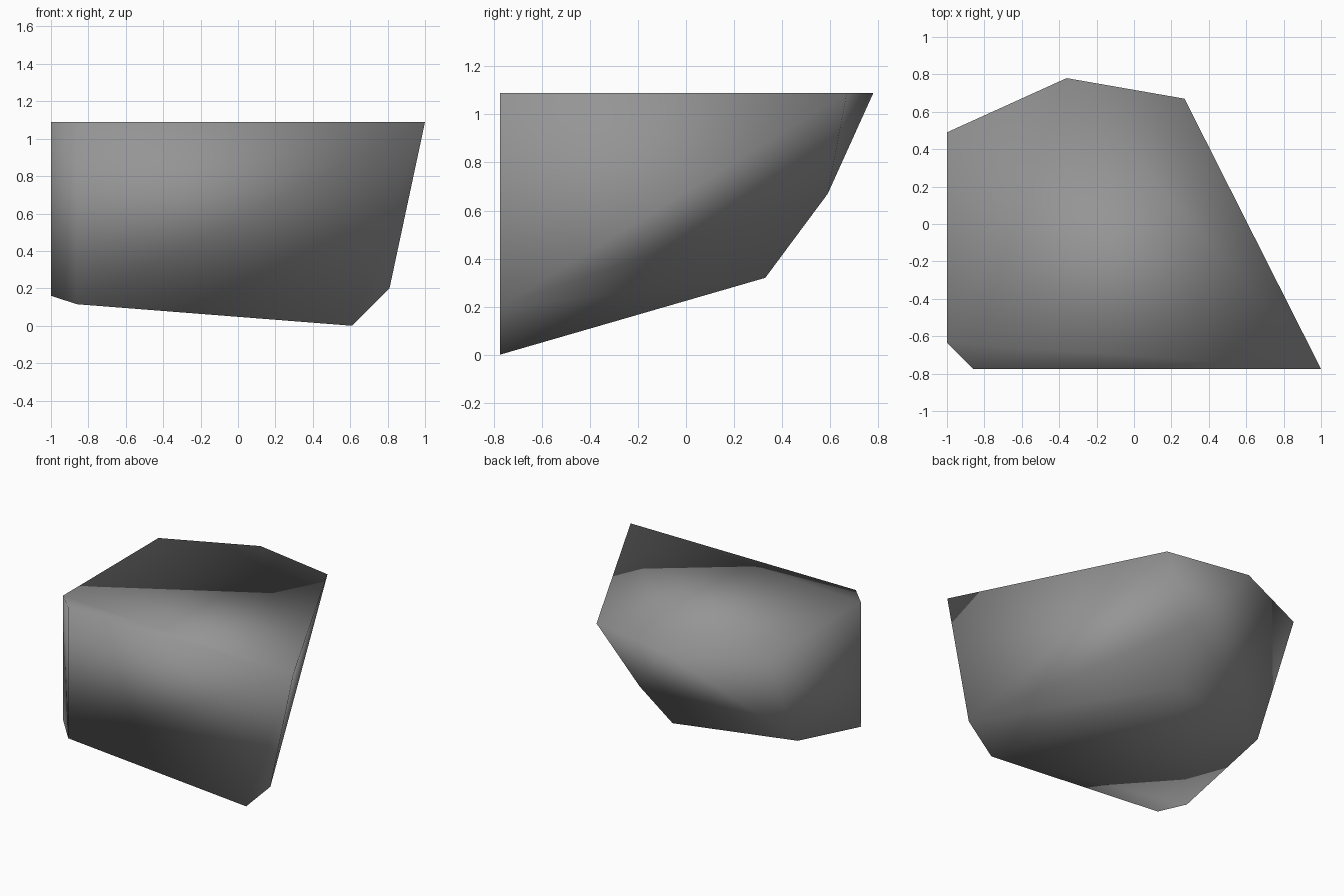
import bpy, bmesh, math

if "Cube" in bpy.data.objects:
    bpy.data.objects.remove(bpy.data.objects["Cube"])

TOP = 1.09    # height of the flat top
FRONT = -0.775  # depth of the flat front

# Outline of the flat top, seen in plan
top_plan = [(-1, 0.49), (-0.36, 0.78), (0.27, 0.67),
            (1, FRONT), (-0.86, FRONT), (-1, -0.635)]

# Lower corners of the flat front (x, z)
front_corners = [(-0.86, 0.115), (0.61, 0.0), (0.81, 0.2)]

# Corners of the sloping underside and back
under_corners = [(-1, -0.635, 0.16), (-1, 0.11, 0.34),
                 (-0.12, 0.33, 0.32), (-0.03, 0.59, 0.67)]

corners = [(x, y, TOP) for x, y in top_plan]
corners += [(x, FRONT, z) for x, z in front_corners]
corners += under_corners

# Rock chunk: faceted hull around the corners, with rounded shading
bm = bmesh.new()
for c in corners:
    bm.verts.new(c)
hull = bmesh.ops.convex_hull(bm, input=bm.verts[:])
loose = [v for v in bm.verts if not v.link_faces]
if loose:
    bmesh.ops.delete(bm, geom=loose, context='VERTS')
bmesh.ops.dissolve_limit(bm, angle_limit=math.radians(2),
                         verts=bm.verts[:], edges=bm.edges[:])
bmesh.ops.recalc_face_normals(bm, faces=bm.faces[:])
for f in bm.faces:
    f.smooth = True

mesh = bpy.data.meshes.new("rock_chunk")
bm.to_mesh(mesh)
bm.free()

grey = bpy.data.materials.new("stone_grey")
grey.diffuse_color = (0.3, 0.3, 0.3, 1)
grey.use_nodes = True
grey.node_tree.nodes["Principled BSDF"].inputs["Base Color"].default_value = grey.diffuse_color
mesh.materials.append(grey)

rock = bpy.data.objects.new("rock_chunk", mesh)
bpy.context.collection.objects.link(rock)
